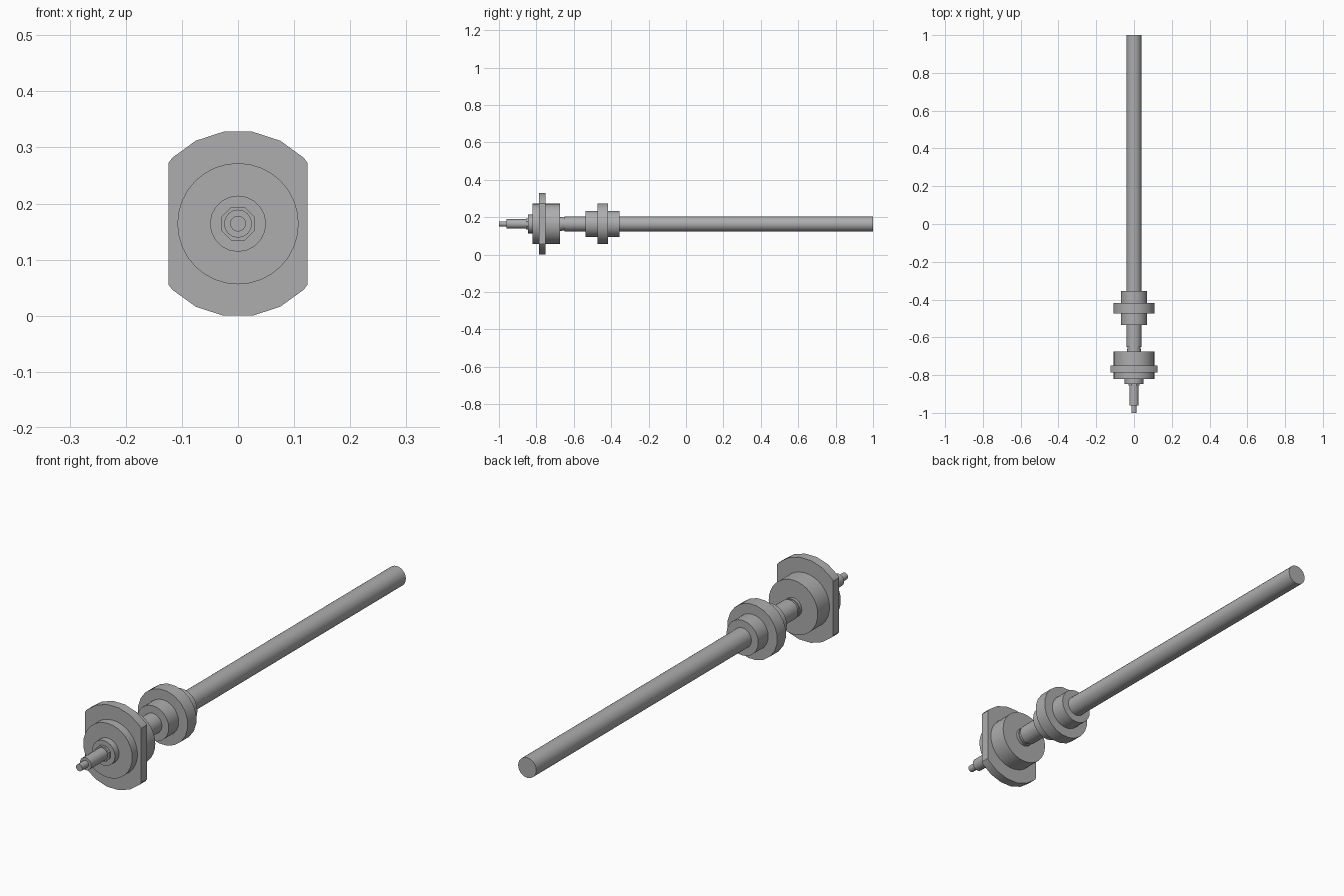
import bpy
import math
from math import sin, cos, pi, radians

AXIS_Z = 0.164

if "Cube" in bpy.data.objects:
    bpy.data.objects.remove(bpy.data.objects["Cube"])

steel = bpy.data.materials.new("brushed grey steel")
steel.use_nodes = True
GREY = (0.42, 0.42, 0.42, 1)
steel.diffuse_color = GREY
steel.node_tree.nodes["Principled BSDF"].inputs["Base Color"].default_value = GREY


def lathe(name, profile, sides, x=0, z=0, turn=0):
    """Solid of revolution along y; profile is a list of (y, radius)."""
    verts, faces = [], []
    for y, r in profile:
        for i in range(sides):
            a = turn + 2 * pi * i / sides
            verts.append((x + r * sin(a), y, AXIS_Z + z + r * cos(a)))
    for k in range(len(profile) - 1):
        for i in range(sides):
            j = (i + 1) % sides
            a, b = k * sides, (k + 1) * sides
            faces.append((a + i, b + i, b + j, a + j))
    faces.append(tuple(range(sides)))
    last = (len(profile) - 1) * sides
    faces.append(tuple(reversed(range(last, last + sides))))
    mesh = bpy.data.meshes.new(name)
    mesh.from_pydata(verts, [], faces)
    mesh.materials.append(steel)
    obj = bpy.data.objects.new(name, mesh)
    bpy.context.collection.objects.link(obj)
    return obj


def stepped(sections):
    """Profile from (start, end, radius) cylinders laid end to end."""
    return [p for y0, y1, r in sections for p in ((y0, r), (y1, r))]


def activate(obj):
    bpy.ops.object.select_all(action='DESELECT')
    obj.select_set(True)
    bpy.context.view_layer.objects.active = obj


def boolean(obj, cutter, operation='DIFFERENCE'):
    mod = obj.modifiers.new("cut", 'BOOLEAN')
    mod.operation, mod.object, mod.solver = operation, cutter, 'EXACT'
    activate(obj)
    bpy.ops.object.modifier_apply(modifier=mod.name)
    bpy.data.objects.remove(cutter)


def finish(obj):
    activate(obj)
    bpy.ops.object.shade_smooth_by_angle(angle=radians(30))


# Long screw shaft with a stepped journal at the front
shaft = lathe("screw_shaft", stepped([
    (-1.0, -0.96, 0.014), (-0.96, -0.65, 0.025)]), 16)
main_rod = lathe("main_rod", stepped([
    (-0.67, -0.65, 0.034), (-0.65, 1.0, 0.04)]), 24)

# Bearing housing: front lip, body and rear collar
housing = lathe("bearing_housing", stepped([
    (-0.82, -0.675, 0.108), (-0.675, -0.663, 0.038)]), 32)
seal = lathe("front_seal", [(-0.846, 0.05), (-0.81, 0.05)], 20)
lock_ring = lathe("lock_ring", [(-0.856, 0.032), (-0.84, 0.032)], 8, turn=pi / 8)

# Mounting flange with two flat sides and six counterbored bolt holes
flange = lathe("mounting_flange", [(-0.787, 0.166), (-0.75, 0.166)], 20, turn=pi / 20)
bpy.ops.mesh.primitive_cube_add(size=1, location=(0, -0.77, AXIS_Z))
block = bpy.context.object
block.scale = (0.248, 0.2, 0.5)
bpy.context.view_layer.update()
boolean(flange, block, 'INTERSECT')
for deg in (-45, 0, 45, 135, 180, 225):
    a = radians(deg)
    hole = lathe("bolt_hole", stepped([
        (-0.83, -0.768, 0.024), (-0.768, -0.7, 0.0145)]), 10,
        0.135 * sin(a), 0.135 * cos(a))
    boolean(flange, hole)

# Ball nut: round body and a flange with six holes
nut_body = lathe("nut_body", [(-0.536, 0.07), (-0.355, 0.07)], 24)
nut_flange = lathe("nut_flange", [(-0.473, 0.11), (-0.418, 0.11)], 20, turn=pi / 20)
for i in range(6):
    a = i * pi / 3
    hole = lathe("nut_hole", [(-0.5, 0.011), (-0.39, 0.011)], 10,
                 0.09 * sin(a), 0.09 * cos(a))
    boolean(nut_flange, hole)

for part in (shaft, main_rod, housing, seal, lock_ring, flange, nut_body, nut_flange):
    part.data.materials.clear()
    part.data.materials.append(steel)
    finish(part)
